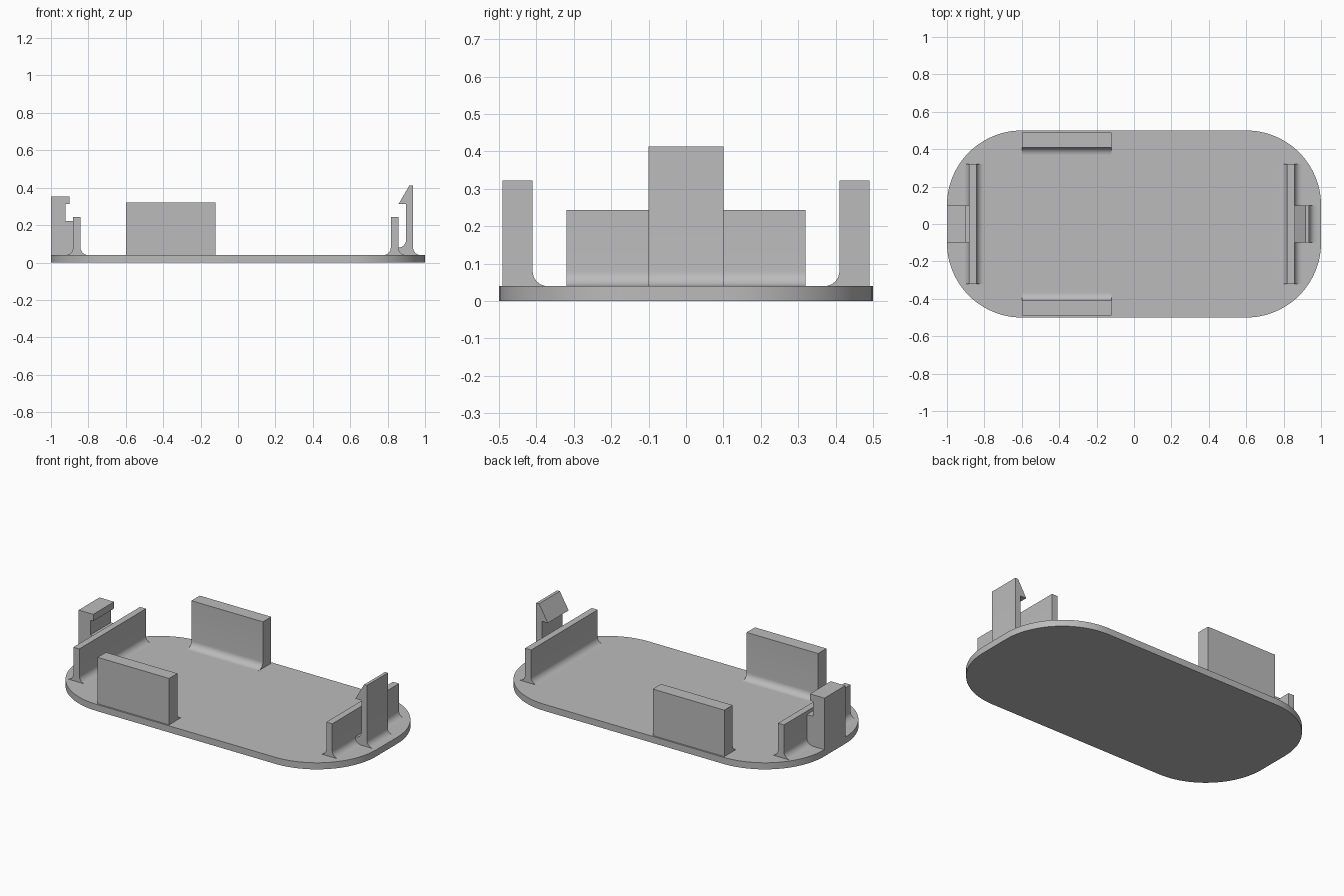
import bpy, bmesh
from math import sin, cos, pi, radians
from mathutils import Vector

if "Cube" in bpy.data.objects:
    bpy.data.objects.remove(bpy.data.objects["Cube"], do_unlink=True)

grey = bpy.data.materials.new("plain_grey")
grey.use_nodes = True
grey.diffuse_color = (0.5, 0.5, 0.5, 1)
grey.node_tree.nodes["Principled BSDF"].inputs["Base Color"].default_value = (0.5, 0.5, 0.5, 1)

FLOOR = 0.04      # top of the base plate
ROOT = 0.03       # depth at which parts are sunk into the plate
R = 0.04          # fillet radius


def arc(cx, cy, r, a0, a1, n=8):
    """Points on a circular arc, angles in degrees."""
    steps = [radians(a0 + (a1 - a0) * i / n) for i in range(n + 1)]
    return [(cx + r * cos(a), cy + r * sin(a)) for a in steps]


def prism(name, profile, place, start, end):
    """Extrude a 2D profile; place(u, v, w) maps it into space."""
    bm = bmesh.new()
    face = bm.faces.new([bm.verts.new(place(u, v, start)) for u, v in profile])
    moved = bmesh.ops.extrude_face_region(bm, geom=[face])["geom"]
    shift = Vector(place(0, 0, end)) - Vector(place(0, 0, start))
    bmesh.ops.translate(bm, vec=shift, verts=[g for g in moved if isinstance(g, bmesh.types.BMVert)])
    bmesh.ops.recalc_face_normals(bm, faces=bm.faces)
    mesh = bpy.data.meshes.new(name)
    bm.to_mesh(mesh)
    bm.free()
    mesh.materials.append(grey)
    obj = bpy.data.objects.new(name, mesh)
    bpy.context.collection.objects.link(obj)
    bpy.ops.object.select_all(action="DESELECT")
    obj.select_set(True)
    bpy.context.view_layer.objects.active = obj
    bpy.ops.object.shade_smooth_by_angle(angle=radians(30))
    return obj


def flat(u, v, w):
    return (u, v, w)


def along_y(u, v, w):
    return (u, w, v)


def along_x(u, v, w):
    return (w, u, v)


def left_foot(x):
    """Fillet flaring out to smaller u, from the floor up to the wall."""
    return [(x - R, ROOT)] + arc(x - R, FLOOR + R, R, -90, 0)


def right_foot(x):
    """Fillet flaring out to larger u, from the wall down to the floor."""
    return arc(x + R, FLOOR + R, R, 180, 270) + [(x + R, ROOT)]


# Base plate with rounded corners
outline = (arc(0.6, 0.1, 0.4, 0, 90, 24) + arc(-0.6, 0.1, 0.4, 90, 180, 24)
           + arc(-0.6, -0.1, 0.4, 180, 270, 24) + arc(0.6, -0.1, 0.4, 270, 360, 24))
prism("base_plate", outline, flat, 0, FLOOR)

# Cross walls near both ends, filleted on both faces
for name, x0, x1 in (("right_cross_wall", -0.882, -0.842), ("left_cross_wall", 0.817, 0.857)):
    profile = left_foot(x0) + [(x0, 0.243), (x1, 0.243)] + right_foot(x1)
    prism(name, profile, along_y, -0.32, 0.32)

# Side walls, filleted on the inner face only
for name, side in (("back_side_wall", 1), ("front_side_wall", -1)):
    profile = left_foot(0.41) + [(0.41, 0.322), (0.49, 0.322), (0.49, ROOT)]
    prism(name, [(side * u, v) for u, v in profile], along_x, -0.6, -0.12)

# Fixed hook joined to the right cross wall
hook = [(-1, FLOOR), (-1, 0.353), (-0.902, 0.353), (-0.902, 0.312), (-0.922, 0.312),
        (-0.922, 0.222), (-0.87, 0.222), (-0.87, FLOOR)]
prism("fixed_hook", hook, along_y, -0.1, 0.1)

# Barbed snap clip joined to the left cross wall
clip = ([(0.85, ROOT), (0.85, 0.08)] + arc(0.858, 0.12, R, -90, 0)
        + [(0.898, 0.312), (0.858, 0.312), (0.917, 0.413), (0.936, 0.413)]
        + right_foot(0.936))
prism("snap_clip", clip, along_y, -0.1, 0.1)
